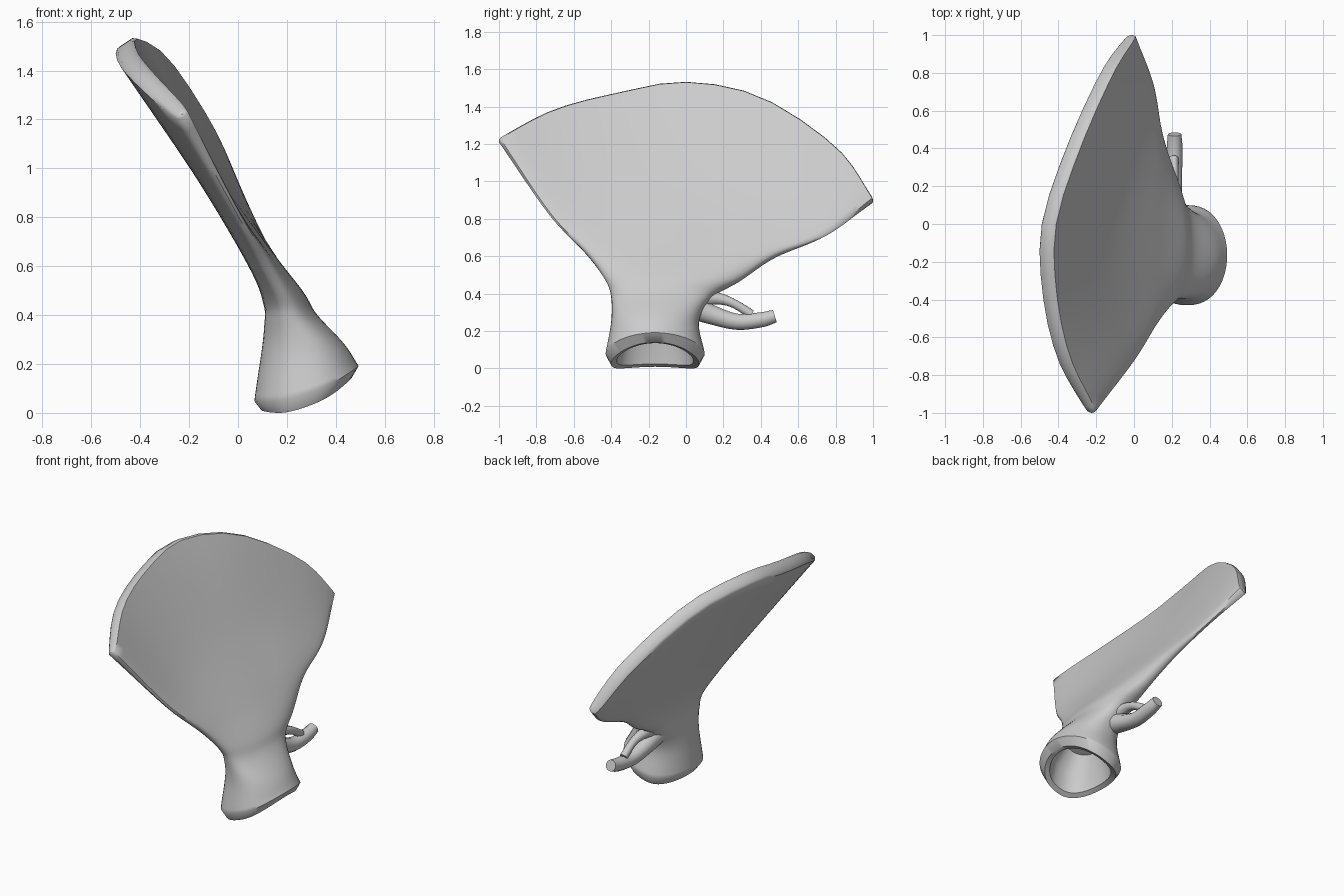
import bpy, bmesh, math
from mathutils import Vector

if "Cube" in bpy.data.objects:
    bpy.data.objects.remove(bpy.data.objects["Cube"])

bone = bpy.data.materials.new("bone_grey")
bone.use_nodes = True
GREY = (0.6, 0.6, 0.6, 1)
bone.diffuse_color = GREY
bone.node_tree.nodes["Principled BSDF"].inputs["Base Color"].default_value = GREY

SIDES = 48


def spline(vals, s):
    """Smooth value through vals, s running from 0 to 1."""
    f = s * (len(vals) - 1)
    i = min(int(f), len(vals) - 2)
    t = f - i
    b, c = vals[i], vals[i + 1]
    a = vals[i - 1] if i > 0 else b * 2 - c
    d = vals[i + 2] if i + 2 < len(vals) else c * 2 - b
    return (b * 2 + (c - a) * t + (a * 2 - b * 5 + c * 4 - d) * t ** 2
            + (b * 3 - a - c * 3 + d) * t ** 3) * 0.5


def blade_row(points, thick, power):
    """Row across the fan from y, z and offset out of the leaning sheet."""
    pts = [Vector((0.54 - 0.66 * z + dx, y, z)) for y, z, dx in points]
    return pts, thick, Vector((0.83, 0, 0.55)), power


def round_row(x, z, y0, y1, thick, normal, sag=0):
    """Rounder row for the neck and socket."""
    pts = []
    for k in range(7):
        u = k / 3 - 1
        pts.append(Vector((x, y0 + (y1 - y0) * k / 6, z + sag * u * u)))
    return pts, thick, Vector(normal).normalized(), 0.85


def ring(row):
    pts, thick, n, power = row
    out = []
    for i in range(SIDES):
        a = 2 * math.pi * i / SIDES
        sn = math.sin(a)
        off = 0
        if i % (SIDES // 2):
            off = math.copysign(abs(sn) ** power, sn) * thick
        out.append(spline(pts, (1 - math.cos(a)) / 2) + n * off)
    return out


def blend(rows, s):
    pts = [spline([r[0][k] for r in rows], s) for k in range(7)]
    return (pts, *[spline([r[j] for r in rows], s) for j in (1, 2, 3)])


# Control rows from the crest down to the socket rim
crest = [(-1, 1.22, .045), (-.7, 1.37, -.01), (-.35, 1.46, -.025), (0, 1.515, .01),
         (.4, 1.435, .085), (.8, 1.17, .09), (1, .9, .045)]
middle = [(-.73, .83, .0), (-.5, .92, -.025), (-.25, .99, -.03), (0, 1.02, -.02),
          (.25, .98, .0), (.5, .88, .02), (.75, .72, .03)]
lower = [(-.53, .62, -.02), (-.37, .64, -.03), (-.2, .65, -.03), (-.02, .65, -.025),
         (.15, .64, -.02), (.32, .63, -.01), (.48, .61, .0)]
rows = [
    blade_row(crest, 0.046, 0.3),
    blade_row(middle, 0.035, 0.5),
    blade_row(lower, 0.055, 0.6),
    round_row(0.185, 0.48, -0.43, 0.29, 0.085, (0.9, 0, 0.3)),
    round_row(0.215, 0.39, -0.4, 0.14, 0.11, (0.95, 0, 0.2)),
    round_row(0.265, 0.26, -0.4, 0.07, 0.175, (0.95, 0, 0.15)),
    round_row(0.28, 0.13, -0.43, 0.1, 0.225, (0.95, 0, 0.32), -0.04),
]

# Fan blade, neck and socket as one loft, with a rounded crest
rings = [ring(blend(rows, k / 48)) for k in range(49)]
tip = blade_row(crest, 0.03, 0.3)
rings.insert(0, [p + Vector((-0.007, 0, 0.011)) for p in ring(tip)])
for x, z, half, thick, sag in [(.28, .085, .235, .195, -.05), (.28, .09, .205, .165, -.04),
                               (.27, .17, .185, .145, 0), (.25, .28, .125, .1, 0)]:
    rings.append(ring(round_row(x, z, -.165 - half, -.165 + half, thick, (.95, 0, .34), sag)))

bm = bmesh.new()
loops = [[bm.verts.new(p) for p in r] for r in rings]
for r0, r1 in zip(loops, loops[1:]):
    for i in range(SIDES):
        j = (i + 1) % SIDES
        bm.faces.new((r0[i], r0[j], r1[j], r1[i]))
# Strip caps at the crest and the floor of the socket
for r in (loops[0], loops[-1]):
    half = SIDES // 2
    bm.faces.new((r[0], r[1], r[-1]))
    bm.faces.new((r[half - 1], r[half], r[half + 1]))
    for i in range(1, half - 1):
        bm.faces.new((r[i], r[i + 1], r[-i - 1], r[-i]))
bmesh.ops.recalc_face_normals(bm, faces=bm.faces)
# Rest on the ground
low = min(v.co.z for v in bm.verts)
bmesh.ops.translate(bm, verts=bm.verts, vec=(0, 0, -low))
mesh = bpy.data.meshes.new("blade_and_socket")
bm.to_mesh(mesh)
bm.free()
blade = bpy.data.objects.new("blade_and_socket", mesh)
bpy.context.collection.objects.link(blade)
mesh.materials.append(bone)


def limb(name, path):
    """Tapered round limb along x, y, z, radius points."""
    cu = bpy.data.curves.new(name, "CURVE")
    cu.dimensions = "3D"
    cu.bevel_depth = 1
    cu.bevel_resolution = 3
    cu.use_fill_caps = True
    sp = cu.splines.new("POLY")
    steps = 14
    ctrl = [Vector(p) for p in path]
    sp.points.add(steps)
    for k, p in enumerate(sp.points):
        v = spline(ctrl, k / steps)
        p.co = (v[0], v[1], v[2], 1)
        p.radius = v[3]
    sp.use_smooth = True
    cu.materials.append(bone)
    ob = bpy.data.objects.new(name, cu)
    bpy.context.collection.objects.link(ob)


# Hooked process and the thin strut that ties it to the neck
limb("hook", [(.2, 0, .34, .07), (.2, .13, .29, .055), (.21, .27, .25, .045),
              (.215, .4, .26, .042), (.215, .475, .28, .036)])
limb("hook_strut", [(.2, .05, .37, .05), (.2, .16, .375, .035), (.21, .25, .35, .025),
                    (.21, .35, .29, .025)])

# Smooth shading with the rim edges kept sharp
bpy.ops.object.select_all(action="DESELECT")
blade.select_set(True)
bpy.context.view_layer.objects.active = blade
bpy.ops.object.shade_smooth_by_angle(angle=math.radians(50))
